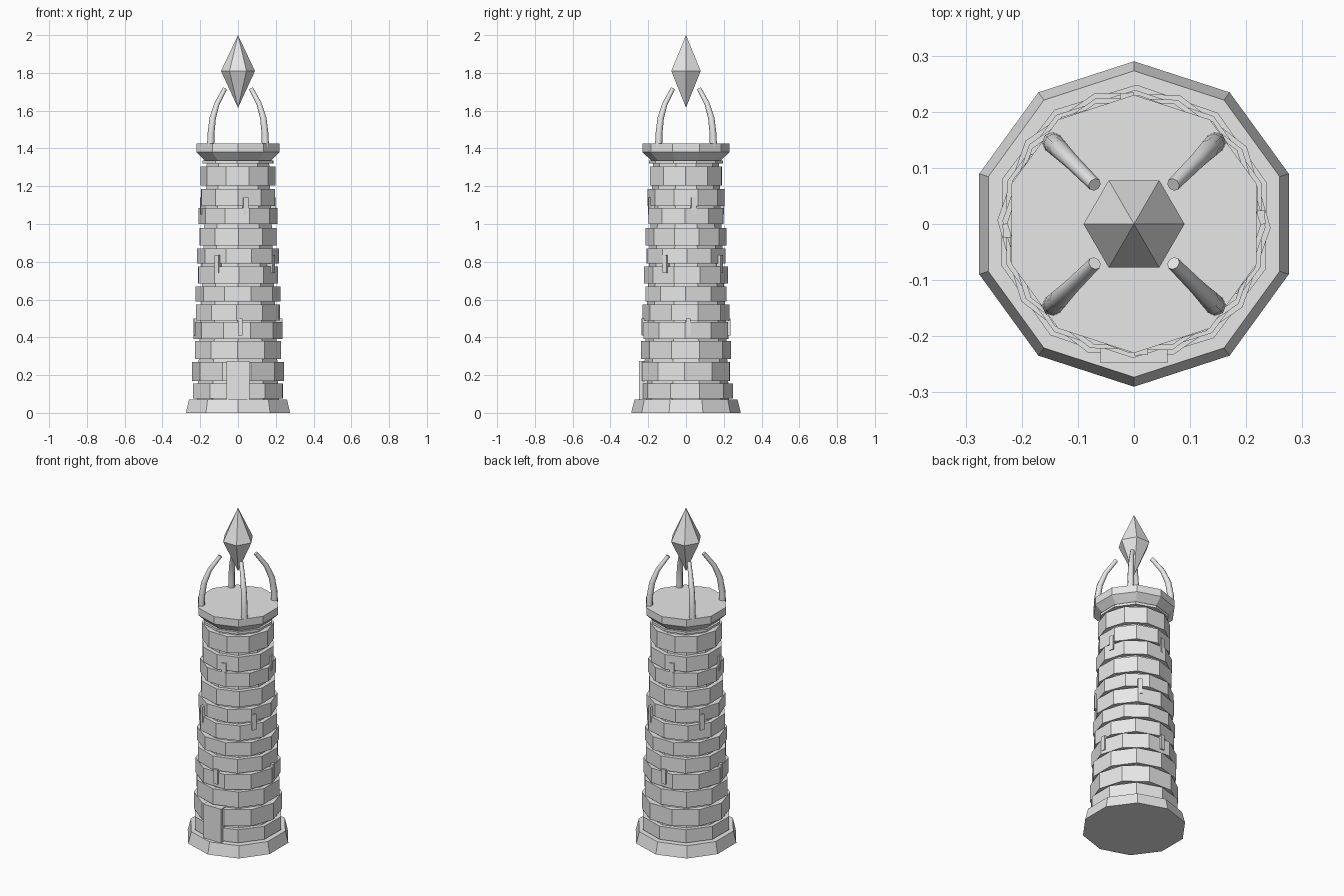
import bpy, bmesh, math, random
from mathutils import Matrix, Vector

random.seed(4)
if "Cube" in bpy.data.objects:
    bpy.data.objects.remove(bpy.data.objects["Cube"], do_unlink=True)

# One plain stone grey for everything
stone = bpy.data.materials.new("stone_grey")
stone.use_nodes = True
grey = (0.8, 0.8, 0.8, 1)
stone.diffuse_color = grey
stone.node_tree.nodes["Principled BSDF"].inputs["Base Color"].default_value = grey


def add_mesh(name, bm):
    bmesh.ops.recalc_face_normals(bm, faces=bm.faces)
    mesh = bpy.data.meshes.new(name)
    bm.to_mesh(mesh)
    bm.free()
    mesh.materials.append(stone)
    obj = bpy.data.objects.new(name, mesh)
    bpy.context.collection.objects.link(obj)
    return obj


def prism(name, profile, sides=10, turn=90):
    """Stack of regular polygons given as (radius, height), capped at both ends."""
    bm = bmesh.new()
    rings = []
    for radius, z in profile:
        angles = [math.radians(turn + 360 * i / sides) for i in range(sides)]
        rings.append([bm.verts.new((radius * math.cos(a), radius * math.sin(a), z)) for a in angles])
    for low, high in zip(rings, rings[1:]):
        for i in range(sides):
            j = (i + 1) % sides
            bm.faces.new((low[i], low[j], high[j], high[i]))
    bm.faces.new(rings[0])
    bm.faces.new(rings[-1])
    bmesh.ops.remove_doubles(bm, verts=bm.verts, dist=0.0001)
    return add_mesh(name, bm)


def slab(name, width, depth, bottom, top, reach, angle=0):
    """Upright box whose outer face lies at the given reach, turned about z."""
    bm = bmesh.new()
    size = Matrix.Diagonal((width, depth, top - bottom, 1))
    place = Matrix.Translation((0, depth / 2 - reach, (top + bottom) / 2))
    spin = Matrix.Rotation(math.radians(angle), 4, "Z")
    bmesh.ops.create_cube(bm, size=1, matrix=spin @ place @ size)
    return add_mesh(name, bm)


# Plinth, inner core and flared cap
prism("plinth", [(0.29, 0), (0.273, 0.07)])
prism("tower_core", [(0.228, 0.06), (0.172, 1.36)])
prism("cap", [(0.178, 1.33), (0.23, 1.38), (0.23, 1.425)])

# Stone courses, each turned half a side from the one below
courses = [(0.075, 0.155), (0.17, 0.27), (0.285, 0.38), (0.39, 0.48), (0.49, 0.575),
           (0.59, 0.67), (0.685, 0.775), (0.79, 0.87), (0.885, 0.98), (1.0, 1.085),
           (1.095, 1.185), (1.205, 1.305), (1.32, 1.335)]
for i, (bottom, top) in enumerate(courses):
    radius = 0.253 - 0.0425 * (bottom + top) / 2
    turn = 90 + 18 * (i % 2) + random.uniform(-2, 2)
    prism(f"stone_course_{i + 1}", [(radius, bottom), (radius, top)], turn=turn)

# Door and narrow window slabs on all four sides
slab("door", 0.12, 0.06, 0.07, 0.275, 0.248)
for quarter in range(4):
    spin = 90 * quarter
    slab(f"upper_window_{quarter + 1}", 0.027, 0.04, 1.05, 1.14, 0.204, spin + 12)
    slab(f"middle_window_{quarter + 1}", 0.025, 0.04, 0.74, 0.835, 0.221, spin - 31)
    slab(f"lower_window_{quarter + 1}", 0.025, 0.04, 0.41, 0.5, 0.234, spin + 3)

# Four tapering claws curving in towards the crystal
path = [(0.145, 1.41, 0.019), (0.143, 1.48, 0.018), (0.134, 1.56, 0.017),
        (0.112, 1.635, 0.014), (0.07, 1.715, 0.012)]
for quarter in range(4):
    curve = bpy.data.curves.new("claw_path", "CURVE")
    curve.dimensions = "3D"
    curve.bevel_depth = 1
    curve.bevel_resolution = 2
    curve.use_fill_caps = True
    spline = curve.splines.new("POLY")
    spline.points.add(len(path) - 1)
    spin = Matrix.Rotation(math.pi / 2 * quarter, 3, "Z")
    for point, (d, z, radius) in zip(spline.points, path):
        point.co = (*(spin @ Vector((d, d, z))), 1)
        point.radius = radius
    temp = bpy.data.objects.new("claw_path", curve)
    bpy.context.collection.objects.link(temp)
    bpy.context.view_layer.update()
    bm = bmesh.new()
    bm.from_mesh(temp.to_mesh())
    temp.to_mesh_clear()
    bpy.data.objects.remove(temp, do_unlink=True)
    bmesh.ops.remove_doubles(bm, verts=bm.verts, dist=0.0001)
    claw = add_mesh(f"claw_{quarter + 1}", bm)
    bpy.ops.object.select_all(action="DESELECT")
    claw.select_set(True)
    bpy.context.view_layer.objects.active = claw
    bpy.ops.object.shade_smooth_by_angle(angle=math.radians(50))

# Floating six-sided crystal
prism("crystal", [(0.00001, 1.615), (0.09, 1.81), (0.00001, 2)], sides=6, turn=0)
